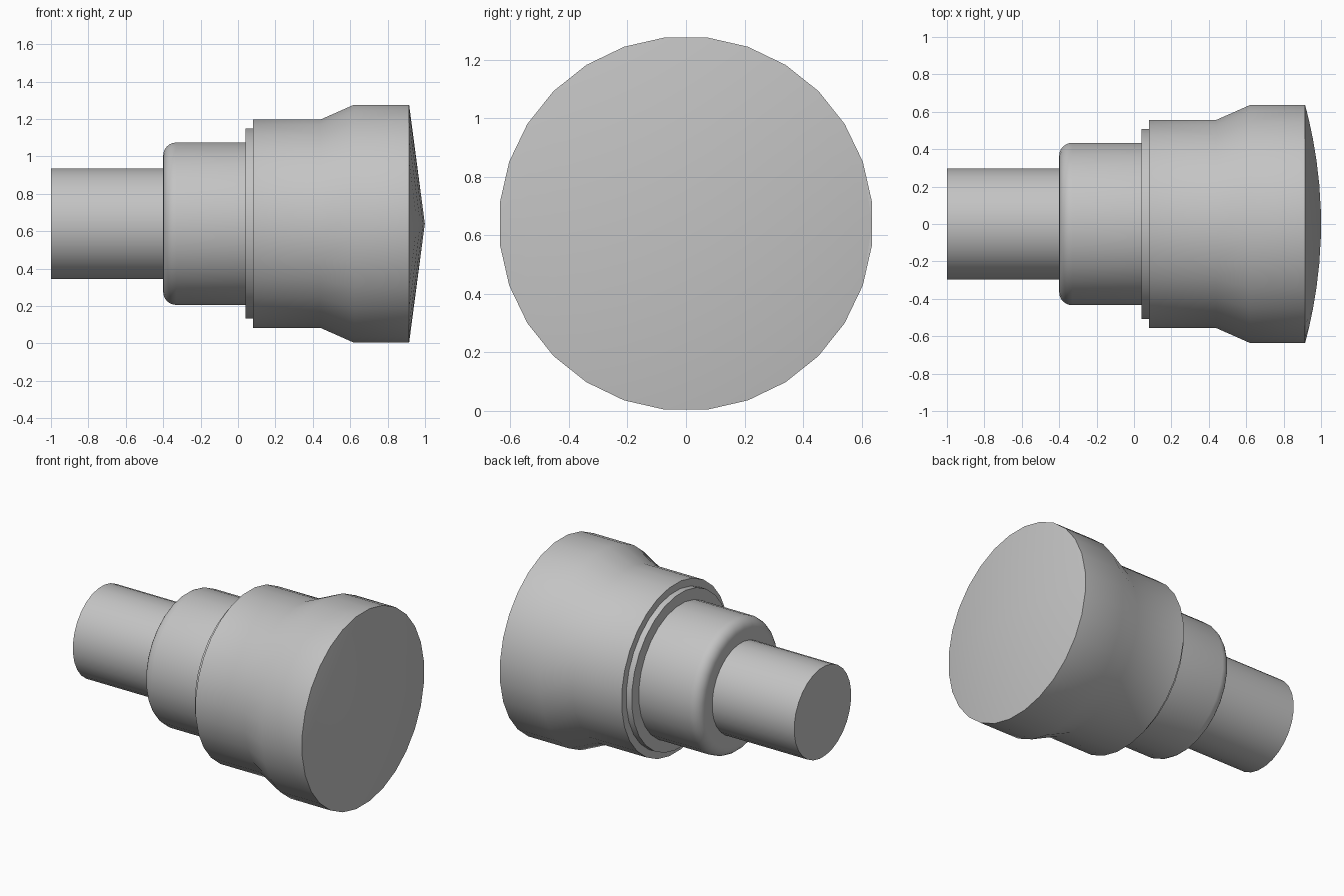
import bpy, bmesh
from math import sin, cos, pi, radians

SIDES = 28
AXIS_Z = 0.64
STEP = 2 * pi / SIDES
ANGLES = [(k + 0.5) * STEP for k in range(SIDES)]   # measured from the top

cube = bpy.data.objects.get("Cube")
if cube:
    bpy.data.objects.remove(cube, do_unlink=True)

grey = bpy.data.materials.new("light_grey")
grey.use_nodes = True
colour = (0.55, 0.55, 0.55, 1)
grey.diffuse_color = colour
grey.node_tree.nodes["Principled BSDF"].inputs["Base Color"].default_value = colour


def finish(name, bm):
    bmesh.ops.recalc_face_normals(bm, faces=bm.faces)
    mesh = bpy.data.meshes.new(name)
    bm.to_mesh(mesh)
    bm.free()
    mesh.materials.append(grey)
    obj = bpy.data.objects.new(name, mesh)
    bpy.context.collection.objects.link(obj)
    bpy.ops.object.select_all(action="DESELECT")
    obj.select_set(True)
    bpy.context.view_layer.objects.active = obj
    bpy.ops.object.shade_smooth_by_angle(angle=radians(30))
    return obj


def ring(bm, x, r):
    return [bm.verts.new((x, r * sin(a), AXIS_Z + r * cos(a))) for a in ANGLES]


def turned(name, profile):
    """Closed solid turned about the long axis from (x, radius) points."""
    bm = bmesh.new()
    rings = [ring(bm, x, r) for x, r in profile]
    for a, b in zip(rings, rings[1:]):
        for k in range(SIDES):
            n = (k + 1) % SIDES
            bm.faces.new((a[k], a[n], b[n], b[k]))
    bm.faces.new(rings[0])
    bm.faces.new(rings[-1])
    return finish(name, bm)


# Stepped turned parts, from the thin end to the wide end
turned("shaft", [(-1, 0.298), (-0.39, 0.298)])

fillet = 0.07
rounded = [(-0.4 + fillet * (1 - cos(t * pi / 12)),
            0.437 - fillet + fillet * sin(t * pi / 12)) for t in range(7)]
turned("neck", rounded + [(0.05, 0.437)])
turned("collar", [(0.04, 0.511), (0.09, 0.511)])
turned("flared_barrel", [(0.08, 0.56), (0.44, 0.56), (0.62, 0.64), (0.915, 0.64)])

# End cap: straight slopes rising from the rim to an arched central ridge
bm = bmesh.new()
rim = ring(bm, 0.915, 0.64)
half = SIDES // 2
right, left = rim[:half], rim[half:]
upper = rim[-half // 2:] + rim[:half // 2]
lower = rim[half // 2:-half // 2][::-1]
reach = upper[-1].co.y
ridge = [bm.verts.new((0.915 + 0.085 * (1 - (v.co.y / reach) ** 2), v.co.y, AXIS_Z))
         for v in upper]
for i in range(half - 1):
    for edge in (upper, lower):
        bm.faces.new((edge[i], edge[i + 1], ridge[i + 1], ridge[i]))
bm.faces.new(upper + [ridge[-1]] + lower[::-1] + [ridge[0]])
finish("ridged_end_cap", bm)
